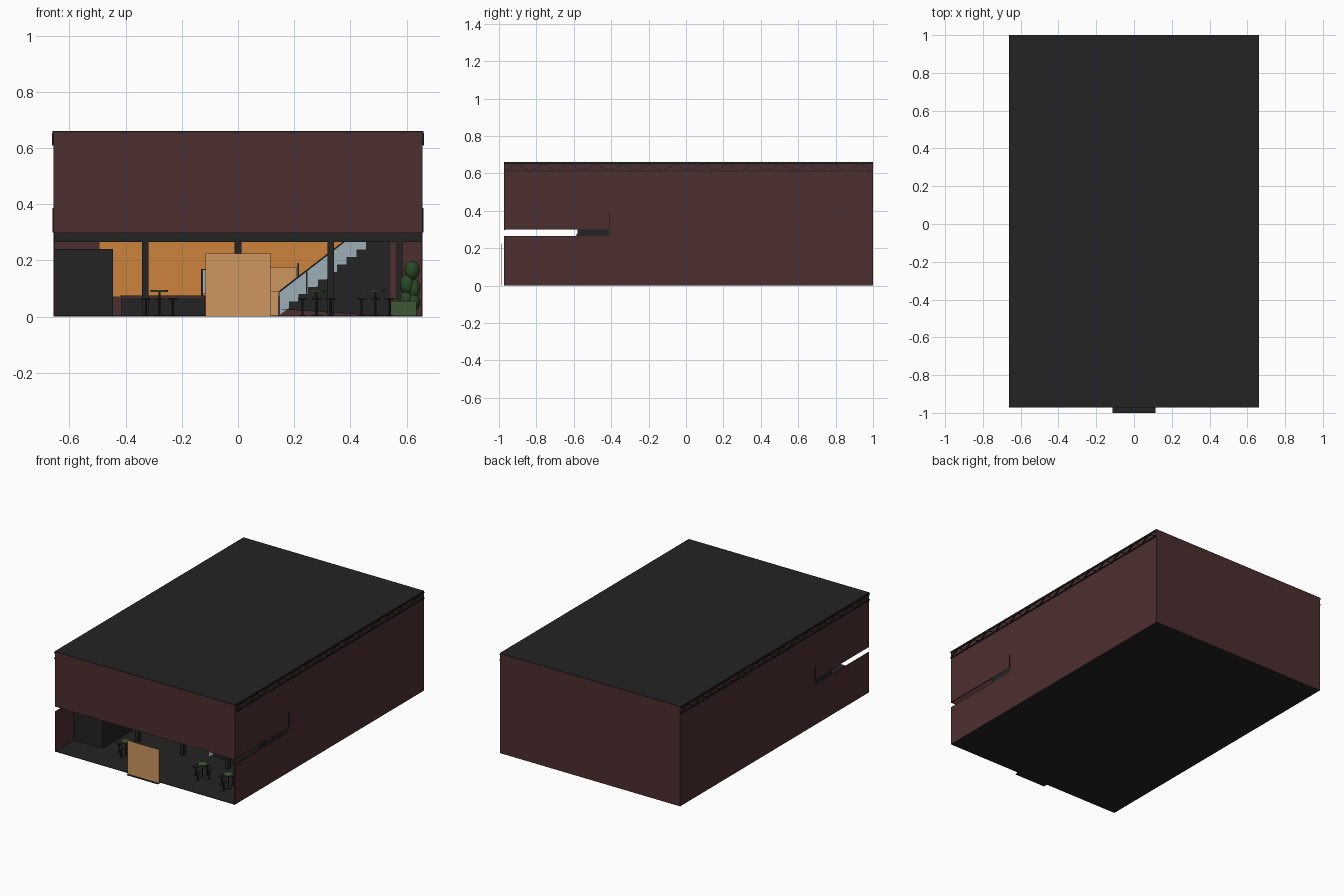
import bpy, bmesh, math
from mathutils import Vector

if "Cube" in bpy.data.objects:
    bpy.data.objects.remove(bpy.data.objects["Cube"])


def mat(name, rgb):
    m = bpy.data.materials.new(name)
    lin = [((c / 255 + 0.055) / 1.055) ** 2.4 if c > 10 else c / 255 / 12.92 for c in rgb]
    m.diffuse_color = (*lin, 1)
    m.use_nodes = True
    m.node_tree.nodes["Principled BSDF"].inputs["Base Color"].default_value = m.diffuse_color
    return m


BROWN = mat("dark red brown", (77, 46, 47))
DARK = mat("charcoal", (35, 35, 35))
ORANGE = mat("orange", (206, 131, 60))
TAN = mat("light wood", (206, 151, 96))
GLASS = mat("pale glass", (155, 175, 182))
GREEN = mat("plant green", (42, 72, 38))
MOSS = mat("moss green", (62, 88, 52))


def finish(name, bm, m):
    bmesh.ops.recalc_face_normals(bm, faces=bm.faces)
    me = bpy.data.meshes.new(name)
    bm.to_mesh(me)
    bm.free()
    me.materials.append(m)
    ob = bpy.data.objects.new(name, me)
    bpy.context.collection.objects.link(ob)
    return ob


def add_box(bm, x0, x1, y0, y1, z0, z1):
    vs = bmesh.ops.create_cube(bm, size=1)["verts"]
    for v in vs:
        v.co = Vector(((x0 + x1) / 2 + v.co.x * (x1 - x0),
                       (y0 + y1) / 2 + v.co.y * (y1 - y0),
                       (z0 + z1) / 2 + v.co.z * (z1 - z0)))


def box(name, m, *b):
    bm = bmesh.new()
    add_box(bm, *b)
    return finish(name, bm, m)


def prism(name, m, pts, axis, a, b):
    """Extrude a profile: axis 'x' takes (y, z) points, axis 'y' takes (x, z) points."""
    bm = bmesh.new()
    place = (lambda p: (a, p[0], p[1])) if axis == 'x' else (lambda p: (p[0], a, p[1]))
    f = bm.faces.new([bm.verts.new(place(p)) for p in pts])
    r = bmesh.ops.extrude_face_region(bm, geom=[f])
    d = Vector((b - a, 0, 0)) if axis == 'x' else Vector((0, b - a, 0))
    bmesh.ops.translate(bm, vec=d, verts=[v for v in r["geom"] if isinstance(v, bmesh.types.BMVert)])
    return finish(name, bm, m)


def disc(bm, x, y, z0, z1, r, n=20):
    vs = bmesh.ops.create_cone(bm, cap_ends=True, segments=n, radius1=r, radius2=r, depth=z1 - z0)["verts"]
    bmesh.ops.translate(bm, vec=(x, y, (z0 + z1) / 2), verts=vs)


W = 0.657          # half width of the shell
F, B = -0.972, 1.0  # front and back
S0, S1 = 0.265, 0.30  # wall slot heights

# Shell: side walls with slot, front fascia, back wall, floor, roof
profile = [(F, 0), (B, 0), (B, 0.656), (F, 0.656), (F, S1), (-0.41, S1), (-0.41, S0), (F, S0)]
for side, s in (("left", -1), ("right", 1)):
    prism(side + "_wall", BROWN, profile, 'x', s * W, s * (W - 0.006))
box("front_fascia", BROWN, -W, W, F, F + 0.006, 0.297, 0.656)
box("back_wall", BROWN, -W, W, B - 0.006, B, 0, 0.656)
box("floor", DARK, -W, W, F, B, 0, 0.003)
box("roof", DARK, -0.66, 0.66, F, B, 0.653, 0.66)
box("entrance_mat", DARK, -0.115, 0.115, -1.0, F, 0, 0.002)
box("entrance_panel", TAN, -0.115, 0.115, -0.986, -0.984, 0, 0.224)


# Roof trusses along the side walls and inside
def truss(name, x, w):
    bm = bmesh.new()
    for z in (0.612, 0.65):
        add_box(bm, x - w, x + w, F, B, z - 0.003, z + 0.003)
    n = 28
    step = (B - F) / n
    for i in range(n):
        z0, z1 = (0.612, 0.65) if i % 2 == 0 else (0.65, 0.612)
        y0, y1 = F + i * step, F + (i + 1) * step
        h = 0.0022
        quads = [[bm.verts.new((x + sx * w, y, z + dz)) for y, z, dz in
                  ((y0, z0, -h), (y1, z1, -h), (y1, z1, h), (y0, z0, h))] for sx in (-1, 1)]
        for q in quads:
            bm.faces.new(q)
        for k in range(4):
            j = (k + 1) % 4
            bm.faces.new((quads[0][k], quads[0][j], quads[1][j], quads[1][k]))
    finish(name, bm, DARK)


for i, x in enumerate((-0.658, -0.33, 0, 0.33, 0.658)):
    truss(f"roof_truss_{i + 1}", x, 0.005)

# Mezzanine slab, columns and railing
box("mezzanine_slab", DARK, -W + 0.001, W - 0.001, -0.58, B - 0.01, S0, S1)
for i, x in enumerate((-0.33, 0, 0.33, 0.575)):
    h = 0.012 if i < 3 else 0.011
    box(f"column_{i + 1}", DARK, x - h, x + h, -0.585, -0.56, 0, S0 + 0.01)
bm = bmesh.new()
add_box(bm, -0.66, 0.66, -0.413, -0.407, 0.38, 0.386)
for i in range(9):
    x = -0.657 + i * 0.16425
    add_box(bm, x - 0.003, x + 0.003, -0.413, -0.407, S1, 0.385)
finish("mezzanine_railing", bm, DARK)
box("mezzanine_glass", GLASS, -0.65, 0.65, -0.411, -0.409, 0.305, 0.38)

# Side room, back panel, bar and shelf
box("side_room", DARK, -W + 0.006, -0.445, -0.78, -0.1, 0, 0.24)
box("orange_back_panel", ORANGE, -0.495, 0.54, 0.985, 0.993, 0.07, S0)
box("bar_counter", DARK, -0.415, -0.12, -0.3, -0.2, 0, 0.066)
box("bar_top_edge", BROWN, -0.415, -0.12, -0.305, -0.195, 0.066, 0.071)
box("bar_top", DARK, -0.418, -0.117, -0.31, -0.19, 0.071, 0.075)
box("cabinet_lower", TAN, 0.05, 0.145, -0.3, -0.2, 0, 0.09)
box("cabinet_upper", TAN, 0.05, 0.21, -0.18, -0.1, 0.09, 0.175)
box("screen_glass", GLASS, -0.125, -0.03, -0.26, -0.257, 0.08, 0.165)
box("screen_post", DARK, -0.132, -0.125, -0.262, -0.255, 0.075, 0.168)
box("screen_rail", DARK, -0.132, -0.03, -0.262, -0.255, 0.165, 0.17)
box("serving_post", DARK, 0.212, 0.218, -0.3, -0.295, 0.14, 0.19)

# Staircase with glass balustrades
N, SX, EX = 10, 0.147, 0.49
tread, rise = (EX - SX) / N, S0 / N
steps = [(SX, 0)]
for i in range(N):
    steps += [(SX + i * tread, (i + 1) * rise), (SX + (i + 1) * tread, (i + 1) * rise)]
steps += [(0.54, S0), (0.54, 0)]
prism("staircase", DARK, steps[1:], 'y', -0.52, -0.38)
rail_x = SX + (S0 - 0.085) / (rise / tread)
for nm, y in (("front", -0.523), ("back", -0.379)):
    prism(nm + "_stair_glass", GLASS, [(SX, 0.003), (SX, 0.085), (rail_x, S0), (EX, S0)],
          'y', y + (0.0035 if nm == "front" else -0.0005), y + (0.005 if nm == "front" else 0.002))
    prism(nm + "_stair_handrail", DARK, [(SX, 0.085), (SX, 0.092), (rail_x - 0.008, S0), (rail_x, S0)],
          'y', y - 0.003, y + 0.005)
box("stair_post", DARK, 0.243, 0.248, -0.524, -0.52, 0.08, 0.16)

# High tables with stools around them
for i, (x, y, sp) in enumerate(((-0.28, -0.77, 0.048), (0.28, -0.77, 0.05), (0.49, -0.80, 0.05))):
    bm = bmesh.new()
    disc(bm, x, y, 0.088, 0.094, 0.031)
    finish(f"table_top_{i + 1}", bm, MOSS)
    bm = bmesh.new()
    disc(bm, x, y, 0.003, 0.088, 0.004, 10)
    disc(bm, x, y, 0.003, 0.006, 0.02)
    finish(f"table_leg_{i + 1}", bm, DARK)
    bm = bmesh.new()
    for k in range(4):
        a = k * math.pi / 2
        sx, sy = x + sp * math.cos(a), y + sp * math.sin(a)
        disc(bm, sx, sy, 0.06, 0.066, 0.017, 14)
        disc(bm, sx, sy, 0.003, 0.06, 0.004, 8)
        disc(bm, sx, sy, 0.003, 0.005, 0.012, 14)
    finish(f"stools_{i + 1}", bm, DARK)

# Planter with clipped bush
box("planter", MOSS, 0.545, 0.635, -0.72, -0.64, 0, 0.055)
bm = bmesh.new()
for x, z, rx, rz in ((0.62, 0.165, 0.027, 0.034), (0.602, 0.115, 0.026, 0.036),
                     (0.627, 0.1, 0.022, 0.034), (0.6, 0.06, 0.024, 0.034), (0.624, 0.05, 0.024, 0.034)):
    vs = bmesh.ops.create_uvsphere(bm, u_segments=16, v_segments=10, radius=1)["verts"]
    for v in vs:
        v.co = Vector((x + v.co.x * rx, -0.68 + v.co.y * rx, z + v.co.z * rz))
for f in bm.faces:
    f.smooth = True
finish("bush", bm, GREEN)
